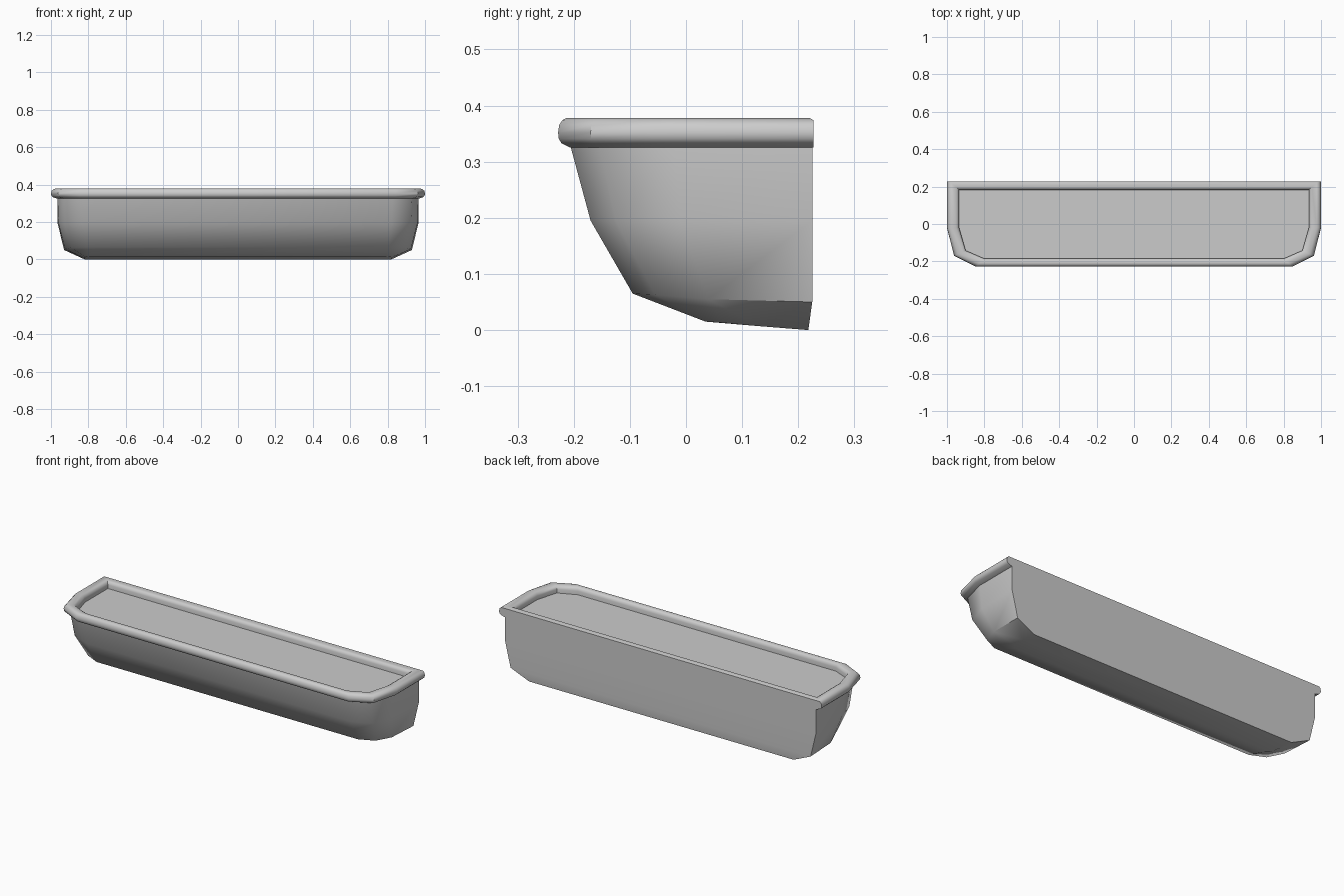
import bpy, math

if "Cube" in bpy.data.objects:
    bpy.data.objects.remove(bpy.data.objects["Cube"])

def mirror_ring(half):
    """Half outline from back to front on +x, completed on -x."""
    return half + [(-x, y, z) for x, y, z in reversed(half)]

def loft(name, rings, cap_first=False, cap_last=False, angle=45):
    n = len(rings[0])
    verts = [p for r in rings for p in r]
    faces = []
    for k in range(len(rings) - 1):
        for i in range(n):
            j = (i + 1) % n
            faces.append((k*n + i, k*n + j, (k+1)*n + j, (k+1)*n + i))
    if cap_first:
        faces.append(tuple(reversed(range(n))))
    if cap_last:
        faces.append(tuple((len(rings) - 1)*n + i for i in range(n)))
    me = bpy.data.meshes.new(name)
    me.from_pydata(verts, [], faces)
    ob = bpy.data.objects.new(name, me)
    bpy.context.collection.objects.link(ob)
    bpy.ops.object.select_all(action='DESELECT')
    ob.select_set(True)
    bpy.context.view_layer.objects.active = ob
    # consistent outward normals
    bpy.ops.object.mode_set(mode='EDIT')
    bpy.ops.mesh.select_all(action='SELECT')
    bpy.ops.mesh.normals_make_consistent(inside=False)
    bpy.ops.object.mode_set(mode='OBJECT')
    bpy.ops.object.shade_smooth_by_angle(angle=math.radians(angle))
    return ob

# Trough body: flat back, front and ends curving under to the back edge
body = [
    [(.965, .225, .328), (.965, -.02, .328), (.93, -.155, .328), (.825, -.206, .328)],
    [(.965, .225, .195), (.96, -.01, .195), (.925, -.125, .195), (.82, -.17, .195)],
    [(.93, .225, .05), (.925, .04, .055), (.89, -.055, .063), (.81, -.095, .065)],
    [(.82, .218, 0), (.82, .13, .007), (.815, .065, .013), (.79, .035, .015)],
]
loft("trough_body", [mirror_ring(r) for r in body], cap_last=True, angle=50)

# Rolled rim: a profile blended between the inner and outer outlines
inner = [(.935, .183), (.935, -.02), (.9, -.142), (.8, -.185)]
outer = [(1.0, .227), (1.0, -.02), (.962, -.17), (.845, -.228)]
profile = [(0, .33), (0, .358), (.08, .37), (.25, .377), (.65, .378), (.82, .374),
           (.95, .366), (1, .352), (.97, .341), (.86, .333), (.5, .325)]
rings = []
past_edge = False
for t, z in profile:
    past_edge = past_edge or t == 1
    half = []
    for i, (a, b) in enumerate(zip(inner, outer)):
        ty = t
        if i == 0:  # back edge stays flush with the wall
            ty = 1 if past_edge else min(1, t * 1.3)
        half.append((a[0] + (b[0] - a[0])*t, a[1] + (b[1] - a[1])*ty, z))
    rings.append(mirror_ring(half))
loft("rim", rings, angle=45)

# Flat fill surface just below the rim
soil = bpy.data.meshes.new("soil_surface")
pts = mirror_ring([(x, y, .337) for x, y in inner])
soil.from_pydata(pts, [], [tuple(reversed(range(len(pts))))])
if soil.polygons[0].normal.z < 0:
    soil.flip_normals()
bpy.context.collection.objects.link(bpy.data.objects.new("soil_surface", soil))
